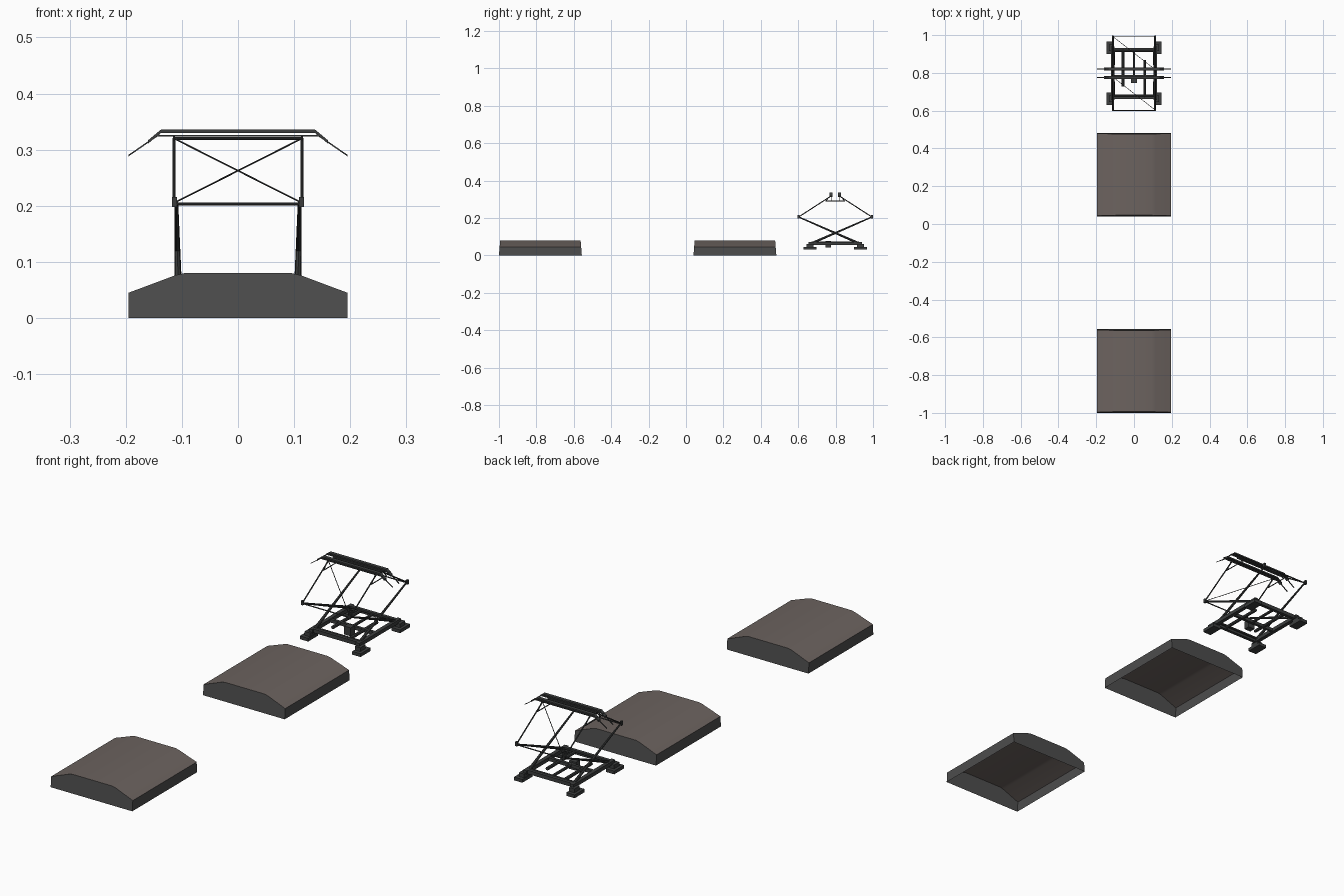
import bpy, bmesh, math
from mathutils import Vector

if "Cube" in bpy.data.objects:
    bpy.data.objects.remove(bpy.data.objects["Cube"])


def material(name, rgb):
    m = bpy.data.materials.new(name)
    m.diffuse_color = (*rgb, 1)
    m.use_nodes = True
    m.node_tree.nodes["Principled BSDF"].inputs["Base Color"].default_value = m.diffuse_color
    return m


ROOF = material("brown_roof", (0.150, 0.125, 0.115))
WALL = material("grey_wall", (0.075, 0.075, 0.075))
METAL = material("dark_metal", (0.045, 0.048, 0.048))


def finish(bm, name, mats):
    me = bpy.data.meshes.new(name)
    bm.to_mesh(me)
    bm.free()
    for m in mats:
        me.materials.append(m)
    ob = bpy.data.objects.new(name, me)
    bpy.context.collection.objects.link(ob)
    return ob


def box(name, centre, size):
    bm = bmesh.new()
    bmesh.ops.create_cube(bm, size=1)
    bmesh.ops.scale(bm, vec=size, verts=bm.verts)
    bmesh.ops.translate(bm, vec=centre, verts=bm.verts)
    return finish(bm, name, [METAL])


def rod(name, a, b, r1, r2=None, sides=8):
    a, b = Vector(a), Vector(b)
    d = b - a
    bm = bmesh.new()
    bmesh.ops.create_cone(bm, cap_ends=True, segments=sides, radius1=r1,
                          radius2=r1 if r2 is None else r2, depth=d.length)
    bmesh.ops.rotate(bm, matrix=d.to_track_quat('Z', 'Y').to_matrix(), verts=bm.verts)
    bmesh.ops.translate(bm, vec=(a + b) / 2, verts=bm.verts)
    return finish(bm, name, [METAL])


def strip(name, pts, y, width, thick):
    """Flat bar following an x-z path, extruded along y."""
    bm = bmesh.new()
    rings = []
    for x, z in pts:
        rings.append([bm.verts.new((x, y + sy * width / 2, z + dz))
                      for sy, dz in ((-1, -thick), (1, -thick), (1, 0), (-1, 0))])
    for p, q in zip(rings, rings[1:]):
        for i in range(4):
            j = (i + 1) % 4
            bm.faces.new((p[i], p[j], q[j], q[i]))
    bm.faces.new(rings[0])
    bm.faces.new(rings[-1])
    bmesh.ops.recalc_face_normals(bm, faces=bm.faces)
    return finish(bm, name, [METAL])


# Roof sections: open-bottomed shells with slightly leaning ends
def roof_section(name, y0, y1):
    half = [(0.195, 0), (0.195, 0.045), (0.112, 0.076), (0.095, 0.08)]
    prof = half + [(-x, z) for x, z in reversed(half)]
    bm = bmesh.new()
    front = [bm.verts.new((x, y0 + 0.08 * z, z)) for x, z in prof]
    back = [bm.verts.new((x, y1 - 0.08 * z, z)) for x, z in prof]
    n = len(prof)
    for i in range(n - 1):
        f = bm.faces.new((front[i], back[i], back[i + 1], front[i + 1]))
        if 0 < i < n - 2:
            f.smooth = True
        else:
            f.material_index = 1
    bm.faces.new(front).material_index = 1
    bm.faces.new(back[::-1]).material_index = 1
    for e in bm.edges:
        if any(f.material_index for f in e.link_faces):
            e.smooth = False
    return finish(bm, name, [ROOF, WALL])


roof_section("front_roof_section", -1.0, -0.557)
roof_section("rear_roof_section", 0.04, 0.483)

# Current collector, centred on CY
CY = 0.798
BASE = 0.064
for sx in (-1, 1):
    # base side beams
    box("base_side_beam", (sx * 0.112, CY, BASE), (0.017, 0.285, 0.016))
    for sy in (-1, 1):
        # insulator feet
        y = CY + sy * 0.135
        box("foot_plate", (sx * 0.125, y, 0.0375), (0.040, 0.068, 0.014))
        box("foot_block", (sx * 0.120, y, 0.051), (0.026, 0.036, 0.020))
        # folding arms: pivot, elbow, head
        pivot = (sx * 0.107, CY - sy * 0.118, 0.068)
        elbow = (sx * 0.110, CY + sy * 0.196, 0.205)
        knee = (sx * 0.114, CY + sy * 0.196, 0.205)
        top = (sx * 0.114, CY + sy * 0.018, 0.320)
        rod("lower_arm", pivot, elbow, 0.0065, 0.0035)
        rod("upper_arm", knee, top, 0.0028)
        box("elbow_joint", (sx * 0.113, CY + sy * 0.196, 0.207), (0.009, 0.010, 0.018))
        # head support struts
        rod("head_strut", (sx * 0.114, CY + sy * 0.05, 0.291),
            (sx * 0.114, CY + sy * 0.022, 0.324), 0.002)
    rod("head_link", (sx * 0.114, CY - 0.052, 0.291), (sx * 0.114, CY + 0.052, 0.291), 0.002)

for sy in (-1, 1):
    # cross members
    box("base_cross_beam", (0, CY + sy * 0.128, BASE), (0.225, 0.014, 0.016))
    rod("pivot_shaft", (-0.107, CY + sy * 0.118, 0.07), (0.107, CY + sy * 0.118, 0.07), 0.005)
    rod("elbow_tube", (-0.114, CY + sy * 0.196, 0.203), (0.114, CY + sy * 0.196, 0.203), 0.0025)
    rod("top_tube", (-0.114, CY + sy * 0.018, 0.320), (0.114, CY + sy * 0.018, 0.320), 0.0025)
    rod("diagonal_brace", (-sy * 0.114, CY + sy * 0.196, 0.205),
        (sy * 0.114, CY + sy * 0.018, 0.320), 0.0015, sides=6)
    # contact heads with drooping horns
    y = CY + sy * 0.022
    strip("contact_strip", [(-0.160, 0.317), (-0.137, 0.336), (0.137, 0.336), (0.160, 0.317)],
          y, 0.015, 0.006)
    strip("head_carrier", [(-0.150, 0.3265), (0.150, 0.3265)], y, 0.012, 0.003)
    for sx in (-1, 1):
        strip("head_horn", [(sx * 0.140, 0.329), (sx * 0.195, 0.291)], y, 0.004, 0.003)

# springs, centre beam and drive
rod("left_spring", (-0.058, CY + 0.128, 0.066), (-0.058, CY - 0.07, 0.066), 0.007)
rod("right_spring", (0.056, CY - 0.128, 0.066), (0.056, CY + 0.07, 0.066), 0.007)
rod("centre_spring", (0, CY + 0.128, 0.066), (0, CY - 0.03, 0.066), 0.006)
box("drive_box", (0, CY - 0.038, 0.059), (0.032, 0.028, 0.036))
box("base_middle_beam", (0, CY - 0.015, BASE), (0.225, 0.012, 0.014))
